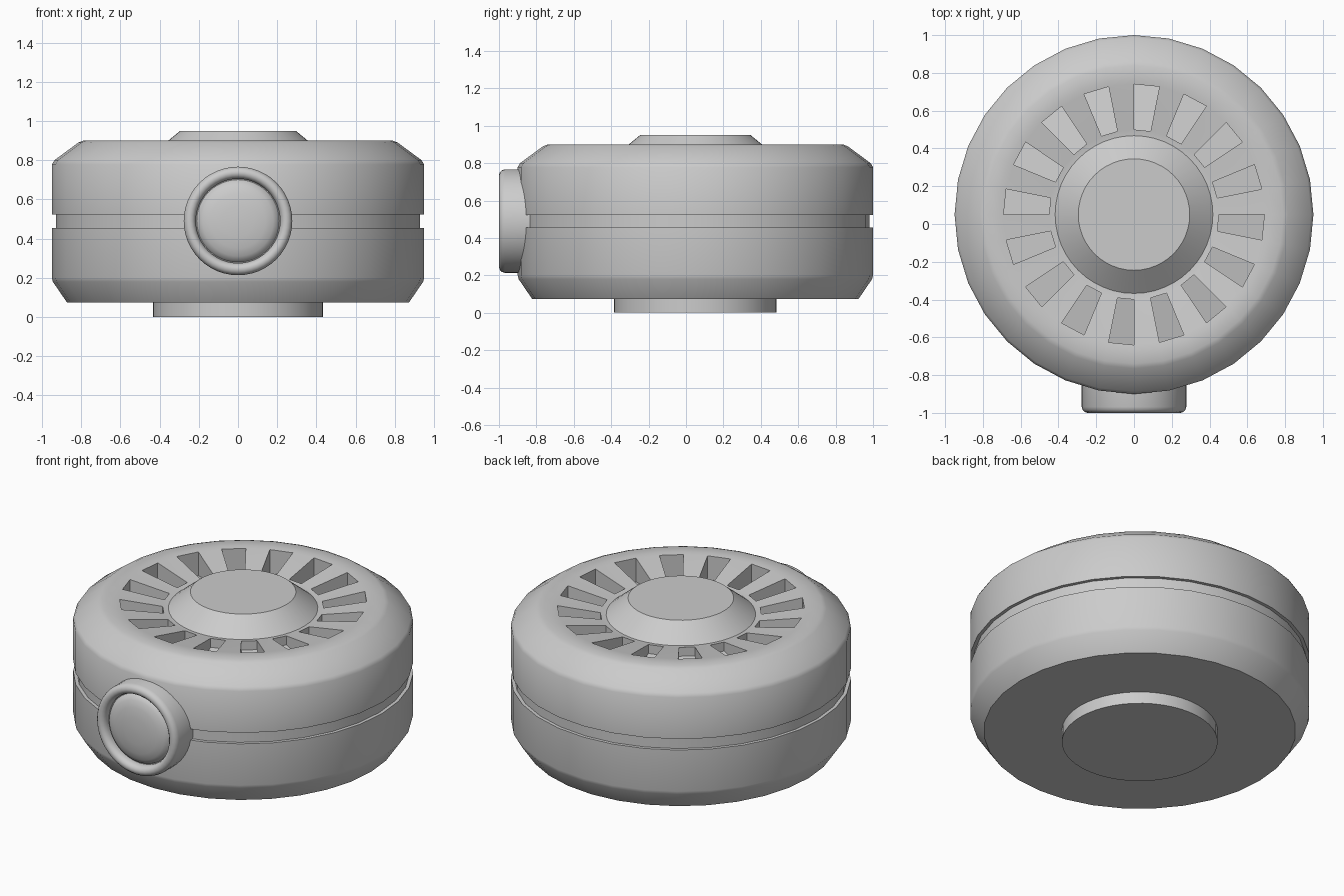
import bpy, bmesh, math

if "Cube" in bpy.data.objects:
    bpy.data.objects.remove(bpy.data.objects["Cube"])

CY = 0.05  # housing axis sits slightly behind the origin


def lathe(name, profile, sides, slots=None, angle=35, location=(0, CY, 0), rotation=(0, 0, 0)):
    """Spin (radius, height) points round z; both ends are capped."""
    bm = bmesh.new()
    rings = []
    for r, z in profile:
        rings.append([bm.verts.new((r * math.cos(2 * math.pi * i / sides),
                                    r * math.sin(2 * math.pi * i / sides), z))
                      for i in range(sides)])
    slot_faces = []
    for k, (a, b) in enumerate(zip(rings, rings[1:])):
        for i in range(sides):
            j = (i + 1) % sides
            f = bm.faces.new((a[i], a[j], b[j], b[i]))
            if slots and k == slots["band"] and i % 2 == 1:
                slot_faces.append(f)
    bm.faces.new(rings[0][::-1])
    bm.faces.new(rings[-1])
    # sink every other face of the slot band, floor sloping down outwards
    if slot_faces:
        res = bmesh.ops.extrude_discrete_faces(bm, faces=slot_faces)
        for f in res["faces"]:
            for v in f.verts:
                inner = math.hypot(v.co.x, v.co.y) < slots["mid"]
                v.co.z = slots["inner_z"] if inner else slots["outer_z"]
    me = bpy.data.meshes.new(name)
    bm.to_mesh(me)
    bm.free()
    ob = bpy.data.objects.new(name, me)
    bpy.context.collection.objects.link(ob)
    ob.location = location
    ob.rotation_euler = rotation
    bpy.ops.object.select_all(action='DESELECT')
    ob.select_set(True)
    bpy.context.view_layer.objects.active = ob
    bpy.ops.object.shade_smooth_by_angle(angle=math.radians(angle))
    return ob


# Housing with waist groove, dished top and radial vent slots
housing = [(0.872, 0.073), (0.945, 0.18), (0.95, 0.20), (0.95, 0.455), (0.93, 0.455),
           (0.93, 0.523), (0.95, 0.523), (0.95, 0.778), (0.937, 0.80), (0.815, 0.89),
           (0.79, 0.90), (0.72, 0.90), (0.69, 0.896), (0.45, 0.855), (0.42, 0.85)]
lathe("housing", housing, 32,
      slots={"band": 12, "mid": 0.57, "inner_z": 0.80, "outer_z": 0.75})

# Conical hub in the middle of the top
lathe("top_hub", [(0.42, 0.84), (0.42, 0.848), (0.295, 0.95)], 48)

# Foot disc
lathe("foot", [(0.435, 0.0), (0.435, 0.08)], 48)

# Front button: rounded rim and domed cap, facing -y
facing = (math.radians(90), 0, 0)
rim = [(0.277, 0.80), (0.277, 0.968), (0.272, 0.984), (0.262, 0.995), (0.247, 1.0),
       (0.232, 0.996), (0.221, 0.985), (0.215, 0.968), (0.215, 0.95)]
lathe("button_rim", rim, 48, location=(0, 0, 0.49), rotation=facing)
cap = [(0.213, 0.945), (0.205, 0.962), (0.18, 0.978), (0.14, 0.99), (0.08, 0.997), (0.02, 1.0)]
lathe("button_cap", cap, 48, angle=50, location=(0, 0, 0.49), rotation=facing)
